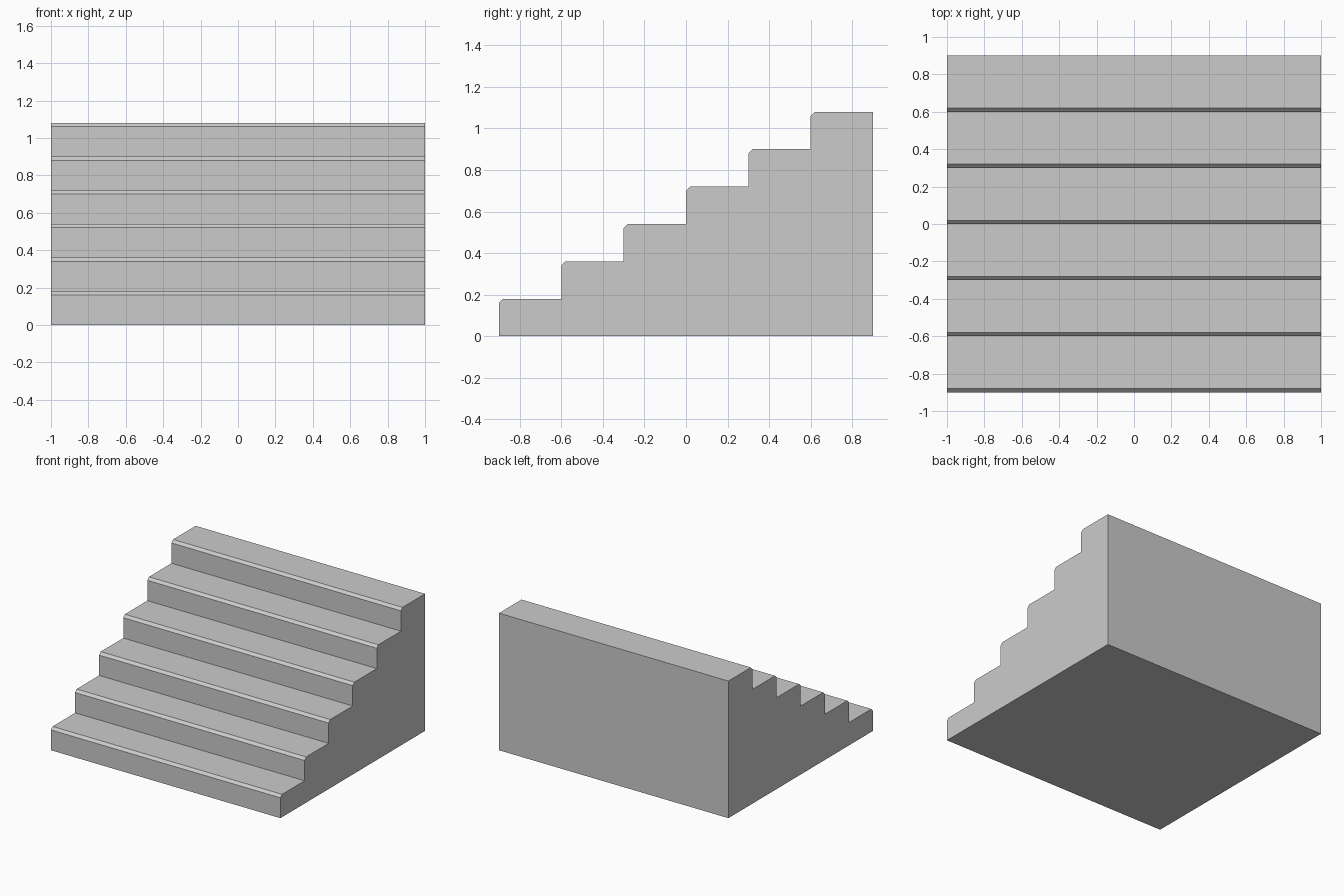
import bpy
import bmesh

cube = bpy.data.objects.get("Cube")
if cube:
    bpy.data.objects.remove(cube, do_unlink=True)

STEPS = 6
WIDTH, TREAD, RISER, BEVEL = 2.0, 0.3, 0.18, 0.02
DEPTH = STEPS * TREAD

# Plain grey for the whole staircase
grey = bpy.data.materials.new("light_grey")
grey.use_nodes = True
colour = (0.6, 0.6, 0.6, 1)
grey.diffuse_color = colour
grey.node_tree.nodes["Principled BSDF"].inputs["Base Color"].default_value = colour

# Side profile: each step has a chamfered front lip
profile = [(-DEPTH / 2, 0)]
for i in range(STEPS):
    y, top = -DEPTH / 2 + i * TREAD, (i + 1) * RISER
    profile += [(y, top - BEVEL), (y + BEVEL, top), (y + TREAD, top)]
profile.append((DEPTH / 2, 0))

# Solid staircase: extrude the profile across the width
bm = bmesh.new()
side = bm.faces.new([bm.verts.new((-WIDTH / 2, y, z)) for y, z in profile])
result = bmesh.ops.extrude_face_region(bm, geom=[side], use_keep_orig=True)
moved = [v for v in result["geom"] if isinstance(v, bmesh.types.BMVert)]
bmesh.ops.translate(bm, verts=moved, vec=(WIDTH, 0, 0))
bmesh.ops.recalc_face_normals(bm, faces=bm.faces)
mesh = bpy.data.meshes.new("staircase")
bm.to_mesh(mesh)
bm.free()
mesh.materials.append(grey)
staircase = bpy.data.objects.new("staircase", mesh)
bpy.context.collection.objects.link(staircase)
